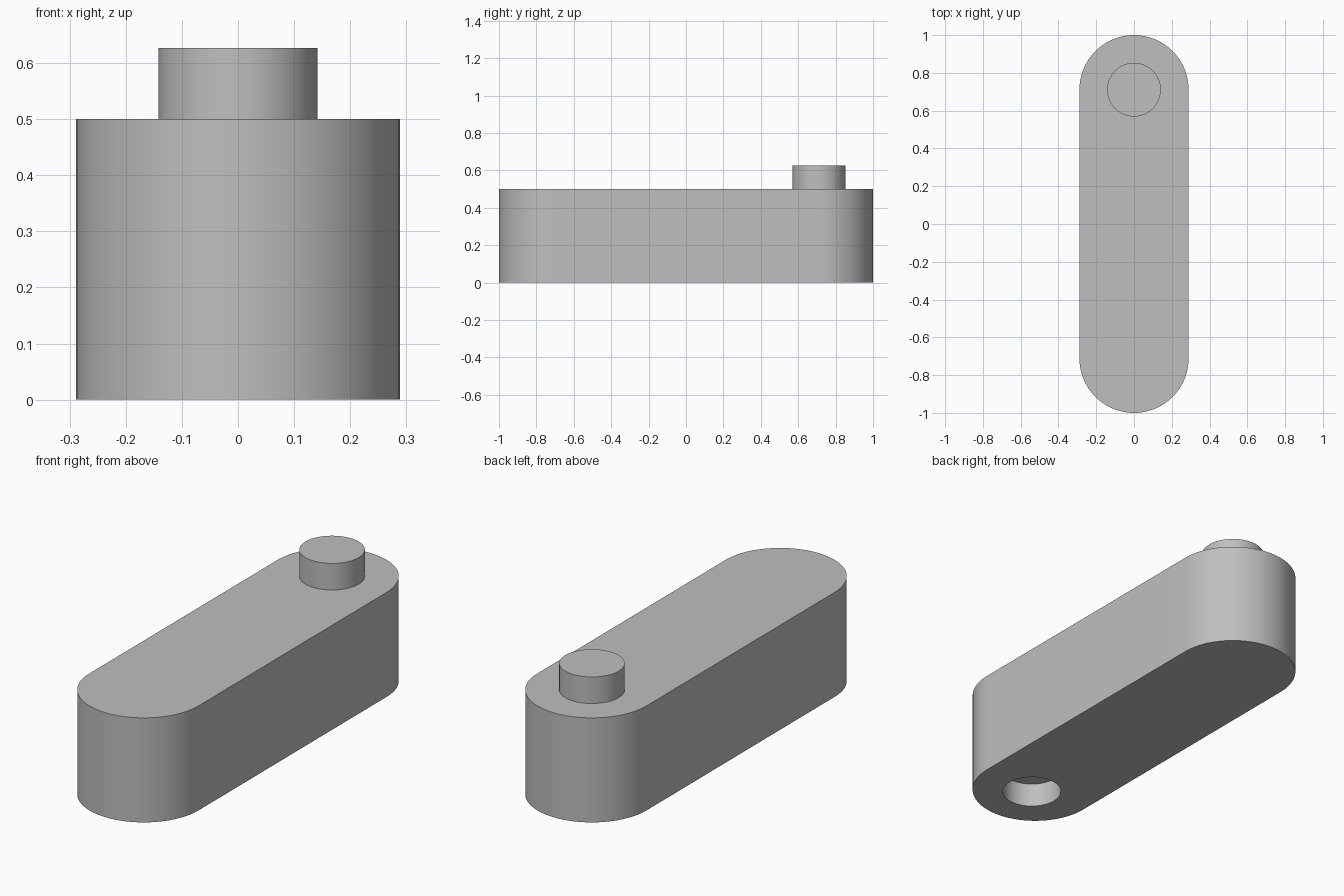
import bpy, bmesh, math

if "Cube" in bpy.data.objects:
    bpy.data.objects.remove(bpy.data.objects["Cube"], do_unlink=True)

grey = bpy.data.materials.new("plain_grey")
grey.use_nodes = True
colour = (0.52, 0.52, 0.52, 1)
grey.diffuse_color = colour
grey.node_tree.nodes["Principled BSDF"].inputs["Base Color"].default_value = colour

RADIUS, HEIGHT = 0.289, 0.5
END = 1 - RADIUS          # centre of each rounded end
SEGMENTS = 48


def arc(radius, y, start, sweep, steps):
    return [(radius * math.cos(start + sweep * i / steps),
             y + radius * math.sin(start + sweep * i / steps))
            for i in range(steps + 1)]


def prism(name, outline, bottom, top):
    """Upright solid from a flat outline."""
    bm = bmesh.new()
    face = bm.faces.new([bm.verts.new((x, y, bottom)) for x, y in outline])
    result = bmesh.ops.extrude_face_region(bm, geom=[face])
    for v in result["geom"]:
        if isinstance(v, bmesh.types.BMVert):
            v.co.z = top
    bmesh.ops.recalc_face_normals(bm, faces=bm.faces)
    mesh = bpy.data.meshes.new(name)
    bm.to_mesh(mesh)
    bm.free()
    mesh.materials.append(grey)
    obj = bpy.data.objects.new(name, mesh)
    bpy.context.collection.objects.link(obj)
    return obj


def circle(radius, y):
    return arc(radius, y, 0, math.tau, SEGMENTS * 2)[:-1]


def activate(obj):
    bpy.ops.object.select_all(action="DESELECT")
    obj.select_set(True)
    bpy.context.view_layer.objects.active = obj


# Long body with two rounded ends
outline = (arc(RADIUS, END, 0, math.pi, SEGMENTS)
           + arc(RADIUS, -END, math.pi, math.pi, SEGMENTS))
body = prism("link_body", outline, 0, HEIGHT)

# Blind socket in the underside of the front end
cutter = prism("socket_cutter", circle(0.134, -0.735), -0.1, 0.117)
cut = body.modifiers.new("socket", "BOOLEAN")
cut.operation = "DIFFERENCE"
cut.solver = "EXACT"
cut.object = cutter
activate(body)
bpy.ops.object.modifier_apply(modifier=cut.name)
bpy.data.objects.remove(cutter, do_unlink=True)

# Round peg on top of the back end
peg = prism("peg", circle(0.142, END), HEIGHT - 0.02, 0.627)

for part in (body, peg):
    activate(part)
    bpy.ops.object.shade_smooth_by_angle(angle=math.radians(30))
